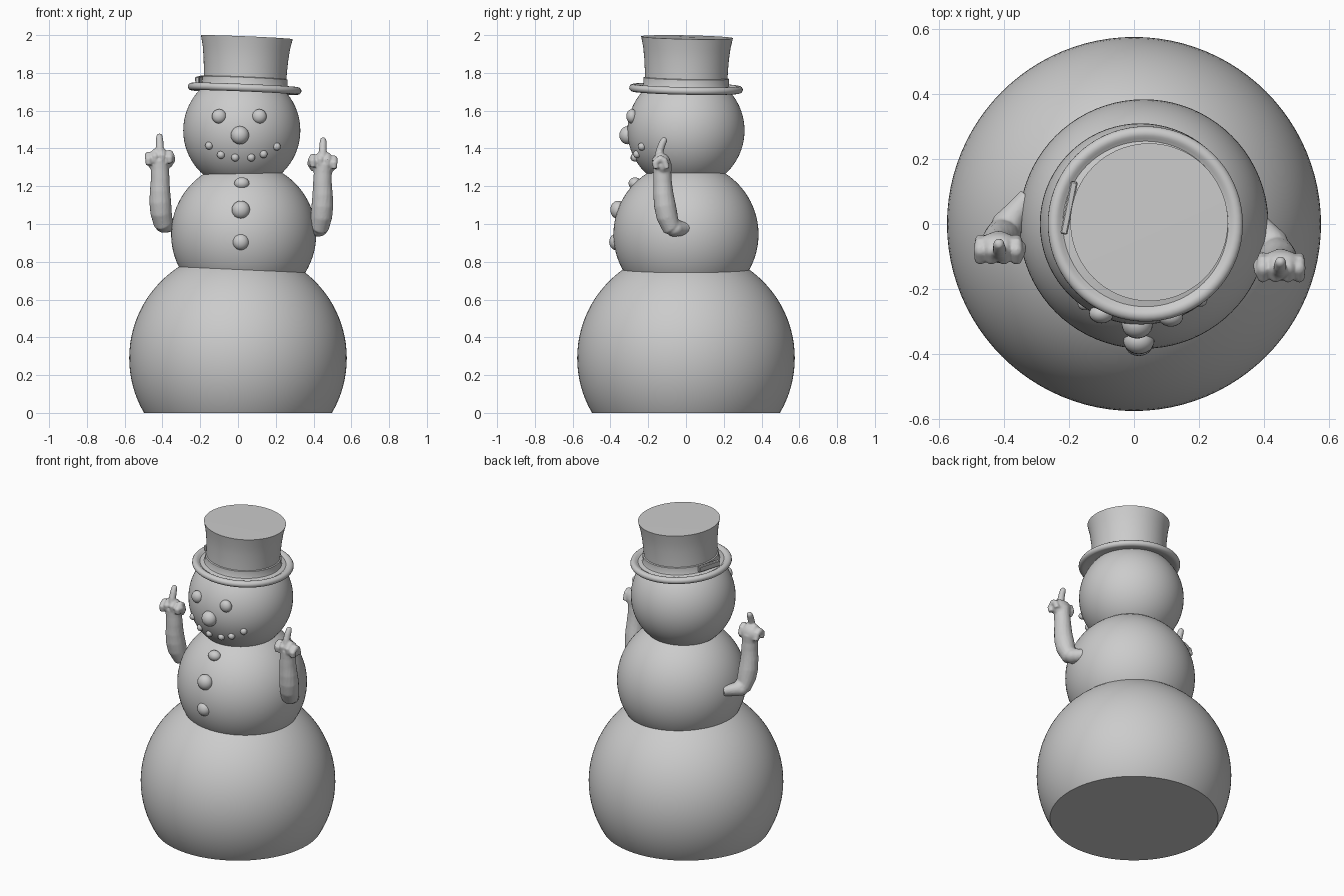
import bpy, bmesh, math
from mathutils import Vector, Matrix, Euler

cube = bpy.data.objects.get("Cube")
if cube:
    bpy.data.objects.remove(cube, do_unlink=True)

grey = bpy.data.materials.new("plain grey")
grey.use_nodes = True
grey.diffuse_color = (0.6, 0.6, 0.6, 1)
grey.node_tree.nodes["Principled BSDF"].inputs["Base Color"].default_value = (0.6, 0.6, 0.6, 1)


def finish(name, bm, smooth=True):
    bmesh.ops.recalc_face_normals(bm, faces=bm.faces)
    mesh = bpy.data.meshes.new(name)
    bm.to_mesh(mesh)
    bm.free()
    mesh.materials.append(grey)
    obj = bpy.data.objects.new(name, mesh)
    bpy.context.collection.objects.link(obj)
    if smooth:
        bpy.ops.object.select_all(action='DESELECT')
        obj.select_set(True)
        bpy.context.view_layer.objects.active = obj
        bpy.ops.object.shade_smooth_by_angle(angle=math.radians(40))
    return obj


def add_ball(bm, centre, size, segs=24, rot=(0, 0, 0)):
    m = Matrix.LocRotScale(Vector(centre), Euler(rot), Vector(size))
    bmesh.ops.create_uvsphere(bm, u_segments=segs, v_segments=segs // 2, radius=1, matrix=m)


def ball(name, centre, size, segs=24, rot=(0, 0, 0)):
    bm = bmesh.new()
    add_ball(bm, centre, size, segs, rot)
    return finish(name, bm)


def add_tube(bm, points, sides=16):
    """Closed tapered tube through (x, y, z, radius) points."""
    pts = [Vector(p[:3]) for p in points]
    rings = []
    for i, p in enumerate(pts):
        tangent = pts[min(i + 1, len(pts) - 1)] - pts[max(i - 1, 0)]
        q = tangent.to_track_quat('Z', 'Y')
        r = points[i][3]
        rings.append([bm.verts.new(p + q @ Vector((r * math.cos(a), r * math.sin(a), 0)))
                      for a in (math.tau * k / sides for k in range(sides))])
    for a, b in zip(rings, rings[1:]):
        # start each ring at the vertex closest to the previous ring's start
        s = min(range(sides), key=lambda k: (b[k].co - a[0].co).length)
        for k in range(sides):
            n = (k + 1) % sides
            bm.faces.new((a[k], a[n], b[(n + s) % sides], b[(k + s) % sides]))
        b[:] = b[s:] + b[:s]
    bm.faces.new(rings[0])
    bm.faces.new(rings[-1])


# Three snowballs, the lowest cut flat at the ground
bm = bmesh.new()
add_ball(bm, (0, 0, 0.29), (0.576,) * 3, 96)
cut = bmesh.ops.bisect_plane(bm, geom=bm.verts[:] + bm.edges[:] + bm.faces[:],
                             plane_co=(0, 0, 0), plane_no=(0, 0, -1), clear_outer=True)
bmesh.ops.contextual_create(bm, geom=[e for e in cut["geom_cut"] if isinstance(e, bmesh.types.BMEdge)])
finish("lower_snowball", bm)
ball("middle_snowball", (0.03, 0, 0.945), (0.384,) * 3, 80)
HEAD = Vector((0.02, 0, 1.495))
ball("head", HEAD, (0.31,) * 3, 72)

# Face: eyes, nose and pebble mouth set on the head surface
def on_head(x, z, r=0.31):
    dx, dz = x - HEAD.x, z - HEAD.z
    return (x, HEAD.y - math.sqrt(r * r - dx * dx - dz * dz), z)

for side, x in (("right", -0.1), ("left", 0.113)):
    ball(side + "_eye", on_head(x, 1.57), (0.038, 0.03, 0.038))
ball("nose", on_head(0.01, 1.47), (0.048, 0.044, 0.048))
mouth = ((-0.153, 1.415), (-0.09, 1.366), (-0.015, 1.352), (0.07, 1.352), (0.135, 1.37), (0.205, 1.41))
for i, (x, z) in enumerate(mouth):
    ball(f"mouth_pebble_{i + 1}", on_head(x, z), (0.021,) * 3, 16)

# Buttons
for i, (x, y, z, s) in enumerate(((0.02, -0.27, 1.215, 0.04), (0.015, -0.36, 1.075, 0.048),
                                  (0.015, -0.37, 0.905, 0.043))):
    ball(f"button_{i + 1}", (x, y, z), (s, s * 0.85, s * 0.8 if i == 0 else s))

# Top hat: a turned profile with rolled brim and raised band
profile = [(0, 0.01), (0.2, 0.005), (0.255, -0.01)]
for k in range(11):
    a = math.radians(-110 + 25 * k)
    profile.append((0.28 + 0.021 * math.cos(a), 0.004 + 0.02 * math.sin(a)))
profile += [(0.255, 0.012), (0.23, 0.018), (0.227, 0.025), (0.226, 0.06), (0.219, 0.063),
            (0.22, 0.1), (0.224, 0.16), (0.231, 0.22), (0.243, 0.277), (0, 0.279)]
bm = bmesh.new()
verts = [bm.verts.new((r, 0, z)) for r, z in profile]
edges = [bm.edges.new(p) for p in zip(verts, verts[1:])]
bmesh.ops.spin(bm, geom=verts + edges, cent=(0, 0, 0), axis=(0, 0, 1), angle=math.tau, steps=72)
bmesh.ops.remove_doubles(bm, verts=bm.verts, dist=0.0005)
bm.transform(Matrix.LocRotScale(Vector((0.035, 0, 1.712)), Euler((-0.02, 0.042, 0)), None))
finish("top_hat", bm)

# Small tag tucked in the hat band
bm = bmesh.new()
bmesh.ops.create_cube(bm, size=1, matrix=Matrix.LocRotScale(
    Vector((-0.2, 0.05, 1.765)), Euler((0.05, 0, -0.2)), Vector((0.022, 0.165, 0.036))))
bmesh.ops.bevel(bm, geom=bm.edges[:], offset=0.004, segments=1, affect='EDGES')
finish("hat_tag", bm, False)


# Arms: forearm, fist, curled fingers, thumb and one raised finger, fused into one skin
def arm(name, mirror, offset):
    bm = bmesh.new()
    add_tube(bm, [(0.36, 0.03, 0.975, 0.03), (0.41, -0.035, 0.975, 0.042), (0.432, -0.08, 0.99, 0.053),
                  (0.442, -0.1, 1.04, 0.057), (0.447, -0.112, 1.1, 0.058), (0.448, -0.12, 1.16, 0.054),
                  (0.447, -0.124, 1.22, 0.05), (0.449, -0.126, 1.27, 0.048), (0.452, -0.126, 1.32, 0.05)])
    add_ball(bm, (0.425, -0.06, 0.975), (0.05, 0.05, 0.042))
    add_ball(bm, (0.453, -0.122, 1.315), (0.066, 0.042, 0.058))
    for x, z in ((0.397, 1.352), (0.436, 1.362), (0.474, 1.358), (0.508, 1.343)):
        add_tube(bm, [(x, -0.1, z - 0.05, 0.016), (x, -0.115, z - 0.008, 0.019), (x, -0.142, z, 0.02),
                      (x, -0.163, z - 0.02, 0.019), (x, -0.158, z - 0.05, 0.016)], 12)
        add_ball(bm, (x, -0.135, z), (0.021, 0.024, 0.021), 12)
    add_tube(bm, [(0.405, -0.11, 1.29, 0.02), (0.386, -0.128, 1.32, 0.021), (0.388, -0.15, 1.345, 0.017)], 12)
    add_tube(bm, [(0.448, -0.15, 1.34, 0.021), (0.449, -0.14, 1.385, 0.021), (0.45, -0.128, 1.42, 0.02),
                  (0.451, -0.118, 1.44, 0.018)], 12)
    add_ball(bm, (0.451, -0.117, 1.442), (0.018,) * 3, 12)
    bmesh.ops.recalc_face_normals(bm, faces=bm.faces)
    bm.transform(Matrix.Translation(offset) @ Matrix.Diagonal((mirror, 1, 1, 1)))
    obj = finish(name, bm)
    remesh = obj.modifiers.new("fuse", 'REMESH')
    remesh.mode = 'VOXEL'
    remesh.voxel_size = 0.006
    remesh.use_smooth_shade = True
    soften = obj.modifiers.new("soften", 'SMOOTH')
    soften.factor = 0.5
    soften.iterations = 3


arm("left_arm", 1, (0, 0, 0))
arm("right_arm", -1, (0.035, 0.055, 0.02))
